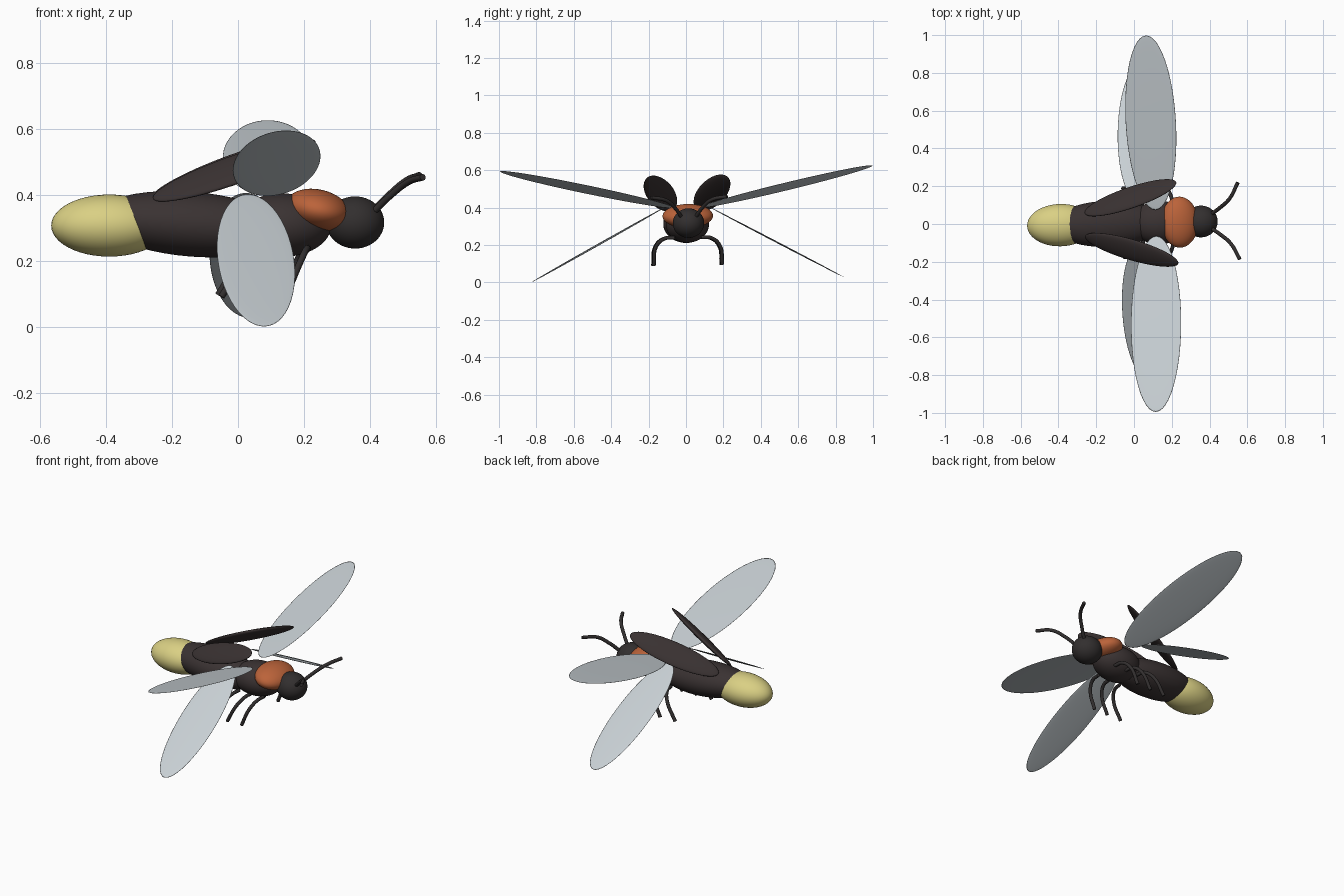
import bpy, bmesh, math
from mathutils import Matrix, Vector

if "Cube" in bpy.data.objects:
    bpy.data.objects.remove(bpy.data.objects["Cube"])


def material(name, rgb):
    m = bpy.data.materials.new(name)
    m.diffuse_color = (*rgb, 1)
    m.use_nodes = True
    m.node_tree.nodes["Principled BSDF"].inputs["Base Color"].default_value = m.diffuse_color
    return m


SHELL = material("dark brown shell", (0.042, 0.032, 0.032))
BLACK = material("charcoal", (0.032, 0.028, 0.028))
ORANGE = material("burnt orange", (0.50, 0.125, 0.042))
YELLOW = material("pale yellow", (0.70, 0.63, 0.23))
WING = material("pale grey wing", (0.58, 0.63, 0.66))

# Slight turn and bank of the whole insect
POSE = (Matrix.Translation((0, 0.009, 0))
        @ Matrix.Rotation(math.radians(0.9), 4, 'X')
        @ Matrix.Rotation(math.radians(1.5), 4, 'Z'))


def ellipsoid(name, centre, a, b, thick, mat, side=1):
    """Ellipsoid from two half-axis vectors and a half thickness."""
    flip = Vector((1, side, 1))
    c, a, b = (Vector(v) * flip for v in (centre, a, b))
    n = a.cross(b).normalized() * thick
    m = Matrix((a, b, n)).transposed().to_4x4()
    m.translation = c
    bm = bmesh.new()
    bmesh.ops.create_uvsphere(bm, u_segments=48, v_segments=24, radius=1)
    bm.transform(POSE @ m)
    for f in bm.faces:
        f.smooth = True
    me = bpy.data.meshes.new(name)
    bm.to_mesh(me)
    bm.free()
    me.materials.append(mat)
    ob = bpy.data.objects.new(name, me)
    bpy.context.collection.objects.link(ob)
    return ob


def tube(name, points, radius, mat, side=1):
    """Smooth round tube through a few points."""
    cu = bpy.data.curves.new(name, 'CURVE')
    cu.dimensions = '3D'
    cu.bevel_depth = radius
    cu.bevel_resolution = 3
    cu.use_fill_caps = True
    sp = cu.splines.new('BEZIER')
    sp.bezier_points.add(len(points) - 1)
    sp.resolution_u = 8
    for bp, (x, y, z) in zip(sp.bezier_points, points):
        bp.co = POSE @ Vector((x, y * side, z))
        bp.handle_left_type = bp.handle_right_type = 'AUTO'
    cu.materials.append(mat)
    ob = bpy.data.objects.new(name, cu)
    bpy.context.collection.objects.link(ob)


# Body segments, tail to head
ellipsoid("glowing_tail", (-0.39, 0, 0.308), (0.176, 0, 0), (0, 0.112, 0), 0.094, YELLOW)
ellipsoid("abdomen", (-0.14, 0, 0.312), (0.292, 0, -0.024), (0, 0.122, 0), 0.098, SHELL)
ellipsoid("thorax", (0.135, 0, 0.309), (0.148, 0, 0), (0, 0.115, 0), 0.096, SHELL)
ellipsoid("neck_shield", (0.242, 0, 0.355), (0.097, 0, -0.022), (0, 0.135, 0), 0.062, ORANGE)
ellipsoid("head", (0.355, 0, 0.317), (0.088, 0, 0), (0, 0.084, 0), 0.079, BLACK)

for side, tag in ((1, "left"), (-1, "right")):
    # Raised hard wing cases
    ellipsoid(f"wing_case_{tag}", (-0.015, 0.138, 0.478), (0.245, 0.075, 0.085),
              (-0.003, 0.056, -0.043), 0.018, SHELL, side)
    # Thin flight wings, one pair up and one pair down
    ellipsoid(f"upper_wing_{tag}", (0.103, 0.533, 0.505), (-0.013, 0.464, 0.104),
              (0.133, 0, 0.022), 0.004, WING, side)
    ellipsoid(f"lower_wing_{tag}", (0.042, 0.475, 0.21), (0.015, 0.36, -0.195),
              (0.116, -0.005, 0), 0.004, WING, side)
    # Feelers
    tube(f"antenna_{tag}", [(0.405, 0.035, 0.345), (0.455, 0.07, 0.395),
                            (0.51, 0.12, 0.44), (0.555, 0.203, 0.457)],
         0.010, BLACK, side)
    # Three bent legs per side, the rear ones swept back further
    for i, (hip, foot) in enumerate(((0.21, 0.14), (0.13, 0.045), (0.05, -0.055))):
        d = foot - hip
        tube(f"leg_{i + 1}_{tag}", [(hip, 0.07, 0.24), (hip + 0.1 * d, 0.125, 0.236),
                                    (hip + 0.4 * d, 0.17, 0.195), (foot, 0.183, 0.095)],
             0.010, BLACK, side)
